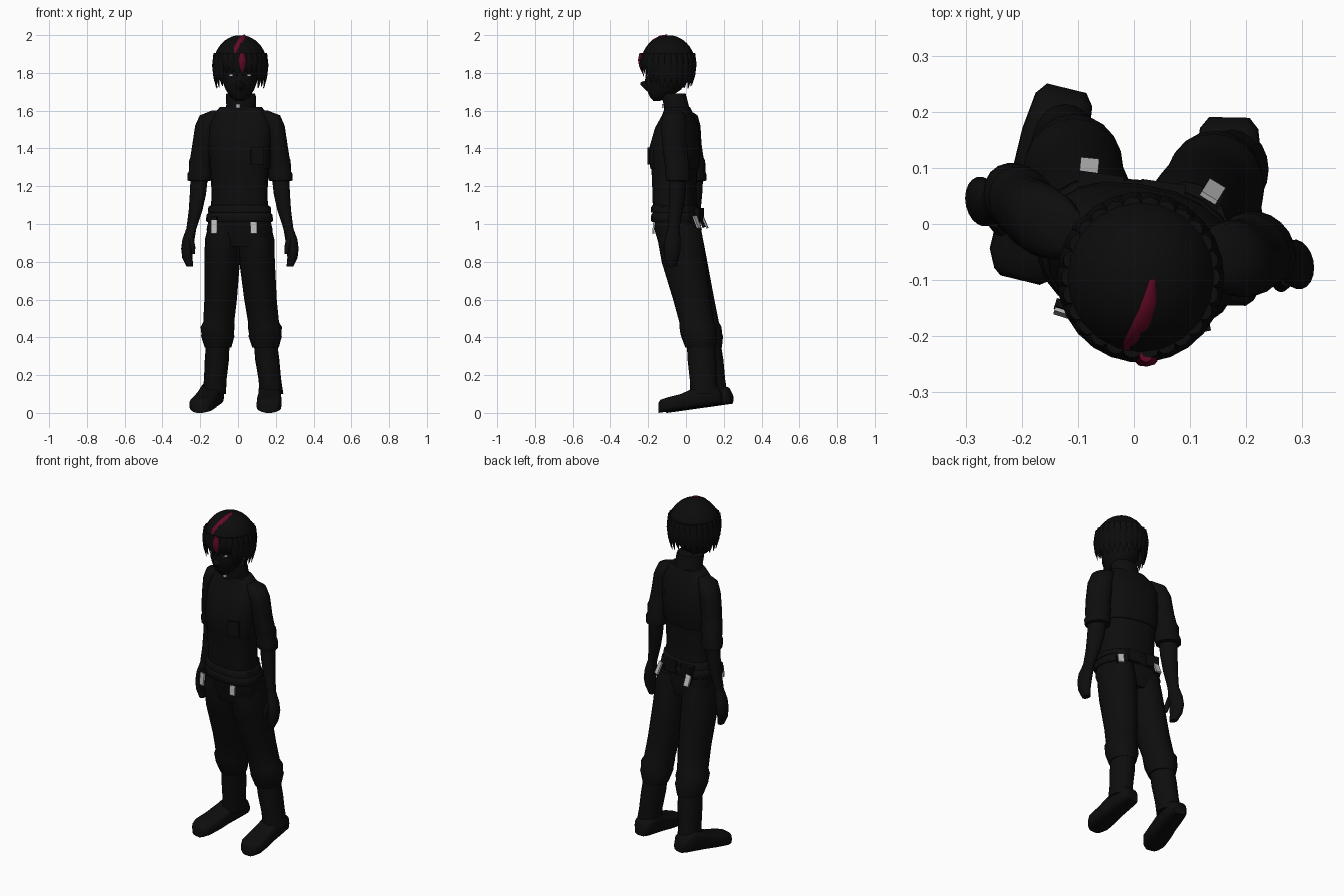
import bpy
import math
import random
from mathutils import Vector

random.seed(4)
default = bpy.data.objects.get("Cube")
if default:
    bpy.data.objects.remove(default)


def material(name, colour):
    mat = bpy.data.materials.new(name)
    mat.use_nodes = True
    rgba = (*colour, 1)
    mat.diffuse_color = rgba
    mat.node_tree.nodes["Principled BSDF"].inputs["Base Color"].default_value = rgba
    return mat


CLOTH = material("black cloth", (.004, .004, .004))
HAIR = material("black hair", (.0035, .0035, .0035))
RED = material("dark red streak", (.12, .003, .018))
PALE = material("pale grey", (.5, .5, .5))


def sweep(name, sections, mat, sides=20, power=2):
    """Skin a row of (centre, u axis, v axis) superellipse sections."""
    verts, faces = [], []
    for centre, u, v in sections:
        for i in range(sides):
            a = math.tau * i / sides
            c, s = math.cos(a), math.sin(a)
            c = math.copysign(abs(c) ** (2 / power), c)
            s = math.copysign(abs(s) ** (2 / power), s)
            verts.append(Vector(centre) + Vector(u) * c + Vector(v) * s)
    for r in range(len(sections) - 1):
        for i in range(sides):
            a, b = r * sides + i, r * sides + (i + 1) % sides
            faces.append((a, b, b + sides, a + sides))
    faces.append(tuple(reversed(range(sides))))
    faces.append(tuple(range(len(verts) - sides, len(verts))))
    mesh = bpy.data.meshes.new(name)
    mesh.from_pydata(verts, [], faces)
    obj = bpy.data.objects.new(name, mesh)
    bpy.context.collection.objects.link(obj)
    mesh.materials.append(mat)
    # outward normals, then smooth with sharp edges kept
    bpy.ops.object.select_all(action="DESELECT")
    bpy.context.view_layer.objects.active = obj
    obj.select_set(True)
    bpy.ops.object.mode_set(mode="EDIT")
    bpy.ops.mesh.select_all(action="SELECT")
    bpy.ops.mesh.normals_make_consistent(inside=False)
    bpy.ops.object.mode_set(mode="OBJECT")
    bpy.ops.object.shade_smooth_by_angle(angle=math.radians(50))
    return obj


def loft(name, rings, mat, power=2, shear=0.0):
    """Stack level rings (x, y, z, x radius, y radius); shear turns the body."""
    sections = [((x, y - shear * x, z), (rx, -shear * rx, 0), (0, ry, 0))
                for x, y, z, rx, ry in rings]
    return sweep(name, sections, mat, power=power)


def box(name, loc, size, mat, rot=(0, 0, 0)):
    bpy.ops.mesh.primitive_cube_add(size=1, location=loc, rotation=rot)
    obj = bpy.context.object
    obj.name = name
    obj.scale = size
    obj.data.materials.append(mat)
    return obj


# Torso, vest, belt and collar
TURN = .14
loft("torso", [(.008, -.035, .88, .15, .1), (.008, -.04, .97, .175, .12),
               (.008, -.055, 1.06, .155, .115), (.008, -.06, 1.15, .147, .112),
               (.008, -.06, 1.3, .155, .118), (.01, -.06, 1.4, .16, .125),
               (.012, -.048, 1.5, .165, .105), (.014, -.042, 1.57, .145, .075),
               (.015, -.045, 1.615, .105, .06)], CLOTH, 2.5, TURN)
loft("vest", [(.01, -.06, 1.29, .158, .122), (.01, -.058, 1.31, .163, .128),
              (.01, -.057, 1.41, .166, .13), (.012, -.045, 1.51, .168, .112),
              (.014, -.04, 1.575, .15, .08), (.015, -.043, 1.62, .11, .062)],
     CLOTH, 2.5, TURN)
loft("shirt_hem", [(.008, -.058, 1.1, .15, .113), (.008, -.057, 1.09, .165, .122),
                   (.008, -.055, 1.06, .168, .124)], CLOTH, 2.5, TURN)
loft("belt", [(.008, -.05, 1.01, .172, .124), (.008, -.05, 1.02, .178, .13),
              (.008, -.05, 1.05, .174, .128), (.008, -.05, 1.06, .165, .12)],
     CLOTH, 2.5, TURN)
loft("collar", [(.015, -.045, 1.59, .088, .07), (.016, -.052, 1.63, .078, .066),
                (.016, -.062, 1.67, .08, .066), (.014, -.064, 1.69, .076, .062)], CLOTH)
for x, y in ((-.06, .07), (.05, .055)):
    box("back_pouch", (x, y, 1.05), (.08, .04, .07), CLOTH, (0, 0, -TURN))
box("chest_pouch", (.1, -.182, 1.36), (.07, .03, .09), CLOTH, (0, 0, .2))
box("collar_zip", (0, -.123, 1.625), (.02, .008, .02), PALE)

# Paper tags hanging from the belt
for x, y, tilt, turn in ((-.126, -.158, -.1, -.3), (.084, -.171, -.1, 0),
                         (-.08, .1, .4, -.1), (.14, .058, .4, -.55)):
    front = y < 0
    box("front_tag" if front else "back_tag", (x, y, .985 if front else 1.01),
        (.033, .009, .07), PALE, (tilt, 0, turn))
    box("tag_strap", (x, y + (.012 if front else -.016), 1.01),
        (.03, .014, .06), CLOTH, (tilt, 0, turn))

# Arms: sleeve, forearm, hand and thumb, mirrored about the turned chest
ARM_TURN = .2
for side, word in ((-1, "right"), (1, "left")):
    def arm(rows):
        return [(side * x + .01, y, z, rx, ry) for x, y, z, rx, ry in rows]

    loft(word + "_sleeve", arm([
        (.12, -.035, 1.6, .03, .035), (.155, -.03, 1.575, .058, .062),
        (.175, -.025, 1.52, .062, .068), (.19, -.02, 1.42, .062, .066),
        (.203, -.01, 1.35, .06, .064), (.205, -.005, 1.335, .064, .067),
        (.21, 0, 1.28, .06, .062), (.212, 0, 1.265, .066, .066),
        (.215, .005, 1.23, .063, .062), (.215, .005, 1.225, .04, .04)]),
         CLOTH, 2, ARM_TURN)
    loft(word + "_forearm", arm([
        (.215, .003, 1.25, .046, .046), (.222, 0, 1.16, .043, .043),
        (.235, -.005, 1.07, .036, .037), (.258, -.012, .97, .026, .03)]),
         CLOTH, 2, ARM_TURN)
    loft(word + "_hand", arm([
        (.256, -.012, .98, .026, .03), (.272, -.014, .92, .032, .042),
        (.28, -.014, .87, .031, .044), (.278, -.018, .82, .027, .038),
        (.265, -.02, .775, .018, .025)]), CLOTH, 2, ARM_TURN)
    loft(word + "_thumb", arm([
        (.262, -.04, .93, .016, .016), (.25, -.055, .88, .014, .014),
        (.245, -.057, .84, .008, .008)]), CLOTH, 2, ARM_TURN)


# Legs: the left one stands further forward and wider
def leg(side, rows):
    out = []
    for x, y, z, rx, ry in rows:
        if side > 0:
            x = -x + .017 + .05 * max(0, .8 - z)
            y -= .06 * max(0, .9 - z)
        out.append((x, y, z, rx, ry))
    return out


for side, word in ((-1, "right"), (1, "left")):
    loft(word + "_trouser", leg(side, [
        (-.075, -.035, 1, .08, .11), (-.08, -.03, .92, .095, .12),
        (-.084, -.005, .8, .094, .118), (-.092, .05, .6, .086, .1),
        (-.102, .082, .48, .082, .092), (-.108, .09, .455, .09, .098),
        (-.108, .095, .42, .086, .096), (-.107, .1, .405, .088, .096),
        (-.106, .11, .345, .07, .08)]), CLOTH)
    loft(word + "_boot_shaft", leg(side, [
        (-.107, .11, .37, .062, .074), (-.112, .122, .28, .064, .076),
        (-.12, .135, .18, .06, .072), (-.126, .145, .1, .062, .074)]), CLOTH)
    if side < 0:
        heel, toe = Vector((-.12, .242, 0)), Vector((-.203, -.1, 0))
    else:
        heel, toe = Vector((.17, .19, 0)), Vector((.163, -.145, 0))
    across = (toe - heel).normalized().cross(Vector((0, 0, 1)))
    sections = []
    for t, width, top in ((0, .036, .1), (.06, .052, .135), (.25, .06, .16),
                          (.45, .06, .13), (.65, .066, .1), (.88, .066, .08),
                          (.97, .05, .07), (1, .036, .055)):
        sole = .048 * (1 - t)
        centre = heel.lerp(toe, t)
        centre.z = (sole + top) / 2
        sections.append((centre, across * width, (0, 0, (top - sole) / 2)))
    sweep(word + "_boot", sections, CLOTH, power=3.5)

# Head with a masked nose, eyes
loft("head", [(.01, -.155, 1.652, .022, .018), (.01, -.138, 1.672, .05, .053),
              (.01, -.118, 1.71, .075, .09), (.01, -.105, 1.75, .09, .113),
              (.01, -.1, 1.8, .1, .112), (.01, -.095, 1.88, .105, .115),
              (.01, -.095, 1.95, .07, .08)], CLOTH)
sweep("nose", [((.01, -.19, 1.725), (.04, 0, 0), (0, 0, .035)),
               ((.01, -.225, 1.738), (.018, 0, 0), (0, 0, .018)),
               ((.01, -.242, 1.744), (.005, 0, 0), (0, 0, .005))], CLOTH)
for side in (-1, 1):
    box("eye", (.01 + side * .048, -.2, 1.787), (.02, .008, .007), PALE,
        (0, 0, side * .35))

# Hair: a rounded cap with hanging locks
CROWN = Vector((.012, -.095, 1.84))
RX, RY, RZ = .143, .146, .16
cap = []
for i in range(11):
    a = math.radians(92 - 9 * i + (8 if i == 10 else 0)) if i < 10 else math.radians(-1)
    cap.append(a)
cap = sorted((a for a in cap if a < math.radians(89)), reverse=True)
loft("hair_cap", [(CROWN.x, CROWN.y, CROWN.z + RZ * math.sin(a),
                   RX * math.cos(a), RY * math.cos(a)) for a in cap], HAIR)


def lock(name, angle, end, mat, width=.027, lift=0.0):
    """One tapered lock falling down the outside of the cap."""
    out = Vector((math.cos(angle), math.sin(angle), 0))
    along = Vector((-out.y, out.x, 0))
    sections = []
    for t, reach, wide in ((0, .9, .6), (.35, .98, 1), (.7, .96, .75), (1, .88, .12)):
        r = reach + lift
        z = 1.905 + (end - 1.905) * t
        centre = Vector((CROWN.x + RX * r * out.x, CROWN.y + RY * r * out.y, z))
        sections.append((centre, along * width * wide, out * .012 * (1.1 - t)))
    sweep(name, sections, mat, sides=8)


COUNT = 26
for i in range(COUNT):
    angle = math.tau * i / COUNT
    fringe = -math.sin(angle) > .72
    end = 1.775 if fringe else 1.715
    lock("fringe_lock" if fringe else "hair_lock", angle,
         end + random.uniform(0, .03), HAIR)

# Red streak over the crown and down one fringe lock
streak = []
for x, y, half in ((.033, -.1, .006), (.026, -.14, .014), (.012, -.18, .016),
                   (-.006, -.21, .014), (-.016, -.228, .004)):
    dx, dy = (x - CROWN.x) / RX, (y - CROWN.y) / RY
    z = CROWN.z + RZ * math.sqrt(1 - dx * dx - dy * dy)
    streak.append(((x, y, z), (half, 0, 0), (0, .002, .006)))
sweep("crown_streak", streak, RED, sides=8)
lock("red_fringe_lock", math.radians(-86), 1.8, RED, .02, .05)
